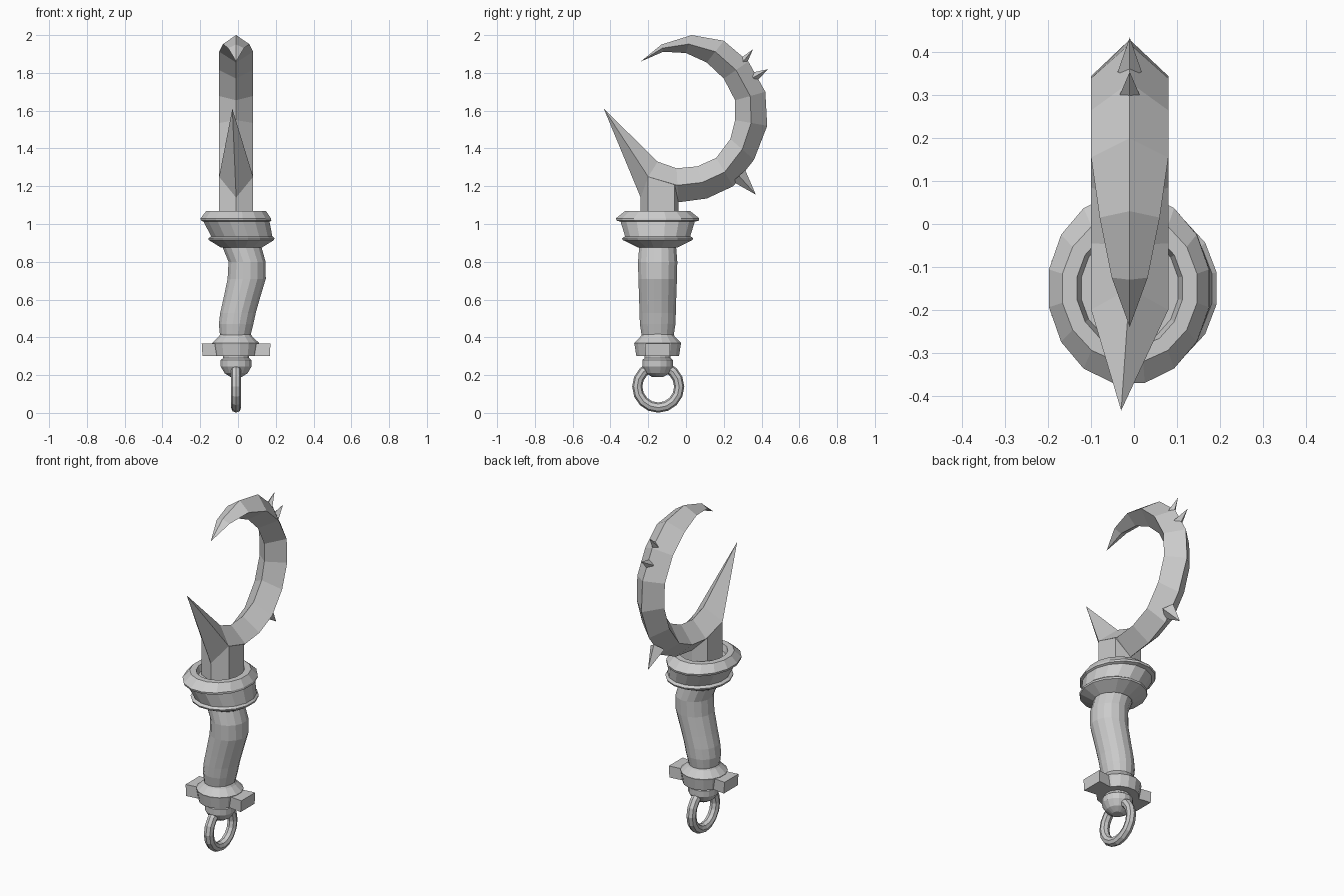
import bpy, bmesh, math
from mathutils import Vector

if "Cube" in bpy.data.objects:
    bpy.data.objects.remove(bpy.data.objects["Cube"])

CX, CY = -0.01, -0.15      # axis of the handle
SIDES = 16


def finish(bm, name):
    bmesh.ops.remove_doubles(bm, verts=bm.verts, dist=0.0005)
    bmesh.ops.recalc_face_normals(bm, faces=bm.faces)
    me = bpy.data.meshes.new(name)
    bm.to_mesh(me)
    bm.free()
    ob = bpy.data.objects.new(name, me)
    bpy.context.collection.objects.link(ob)
    return ob


def loft(name, rings, cap=True):
    """Skin a list of equal-length closed rings of points."""
    bm = bmesh.new()
    vs = [[bm.verts.new(p) for p in r] for r in rings]
    n = len(rings[0])
    for a, b in zip(vs, vs[1:]):
        for i in range(n):
            j = (i + 1) % n
            bm.faces.new((a[i], a[j], b[j], b[i]))
    if cap:
        bm.faces.new(vs[0])
        bm.faces.new(vs[-1])
    return finish(bm, name)


def turned(name, profile):
    """Rings from (z, centre x, radius x, radius y)."""
    rings = []
    for z, cx, rx, ry in profile:
        rings.append([(cx + rx * math.cos(2 * math.pi * (i + .5) / SIDES),
                       CY + ry * math.sin(2 * math.pi * (i + .5) / SIDES), z)
                      for i in range(SIDES)])
    return loft(name, rings)


def spike(name, base, tip, r):
    """Four-sided thorn on the blade's back edge."""
    b, t = Vector((CX, *base)), Vector((CX, *tip))
    d = (t - b).normalized()
    u = Vector((1, 0, 0))
    v = d.cross(u)
    ring = [b + u * r, b + v * r, b - u * r, b - v * r]
    loft(name, [ring, [t] * 4], cap=False)


# hooked blade: diamond sections (inner y, z, outer y, z, half width)
sections = [
    (-0.05, 1.295, -0.04, 1.115, .09), (0.06, 1.305, 0.11, 1.135, .09),
    (0.16, 1.35, 0.25, 1.20, .09), (0.235, 1.45, 0.36, 1.34, .09),
    (0.26, 1.55, 0.43, 1.52, .09), (0.26, 1.655, 0.42, 1.70, .09),
    (0.20, 1.77, 0.33, 1.86, .09), (0.11, 1.855, 0.20, 1.97, .09),
    (0.0, 1.905, 0.03, 2.0, .07), (-0.12, 1.912, -0.13, 1.95, .042)]
rings = [[(-0.03, -0.435, 1.61)] * 4,
         [(CX, -0.15, 1.33), (CX + .09, -0.20, 1.25),
          (CX, -0.24, 1.14), (CX - .09, -0.20, 1.25)]]
for iy, iz, oy, oz, w in sections:
    my, mz = (iy + oy) / 2, (iz + oz) / 2
    rings.append([(CX, iy, iz), (CX + w, my, mz), (CX, oy, oz), (CX - w, my, mz)])
rings.append([(CX, -0.24, 1.86)] * 4)
loft("hook_blade", rings, cap=False)

# shank that carries blade and prong (front ridge lower than the sides)
plan = [(0, -.24, 1.14), (.09, -.20, 1.25), (.09, -.06, 1.208),
        (0, -.04, 1.12), (-.09, -.06, 1.208), (-.09, -.20, 1.25)]
loft("blade_shank", [[(CX + x, y, .98) for x, y, z in plan],
                     [(CX + x, y, z) for x, y, z in plan]])

# thorns
spike("thorn_upper", (0.29, 1.845), (0.355, 1.925), .028)
spike("thorn_middle", (0.355, 1.775), (0.435, 1.82), .028)
spike("thorn_lower", (0.28, 1.255), (0.37, 1.155), .045)

# guard, with recessed top
turned("guard", [
    (1.035, -.01, .115, .13), (1.07, -.01, .125, .14), (1.07, -.01, .16, .174),
    (1.03, -.012, .19, .225), (1.018, -.01, .19, .222), (1.012, -.008, .178, .2),
    (.935, .02, .165, .176), (.925, .018, .178, .192), (.915, .018, .176, .188),
    (.875, .018, .11, .105)])

# bent grip
turned("grip", [
    (.90, .018, .11, .11), (.875, .022, .105, .10), (.80, .048, .10, .106),
    (.71, .046, .103, .104), (.60, .018, .098, .10), (.53, .0, .096, .098),
    (.47, -.01, .093, .096), (.42, -.014, .084, .088), (.40, -.014, .08, .085)])

# pommel collar
turned("pommel_collar", [
    (.42, -.013, .08, .082), (.405, -.013, .09, .092), (.37, -.013, .127, .127),
    (.362, -.013, .125, .125), (.30, -.013, .115, .115)])

# collar lugs on both sides
for side, label in ((-1, "left"), (1, "right")):
    rings = []
    for d, hy in ((.06, .05), (.178, .065)):
        x = CX + side * d
        rings.append([(x, CY - hy, .30), (x, CY + hy, .30),
                      (x + side * .004, CY + hy, .367),
                      (x + side * .004, CY - hy, .367)])
    loft("collar_lug_" + label, rings)

# pommel knob
turned("pommel_knob", [
    (.31, -.01, .07, .07), (.29, -.01, .07, .07), (.28, -.01, .083, .083),
    (.245, -.01, .083, .083), (.21, -.01, .062, .062), (.19, -.01, .03, .03)])

# hanging ring
bpy.ops.mesh.primitive_torus_add(
    major_segments=16, minor_segments=8, major_radius=.111, minor_radius=.027,
    location=(CX, CY + .003, .139), rotation=(0, math.pi / 2, 0))
bpy.context.object.name = "hanging_ring"
